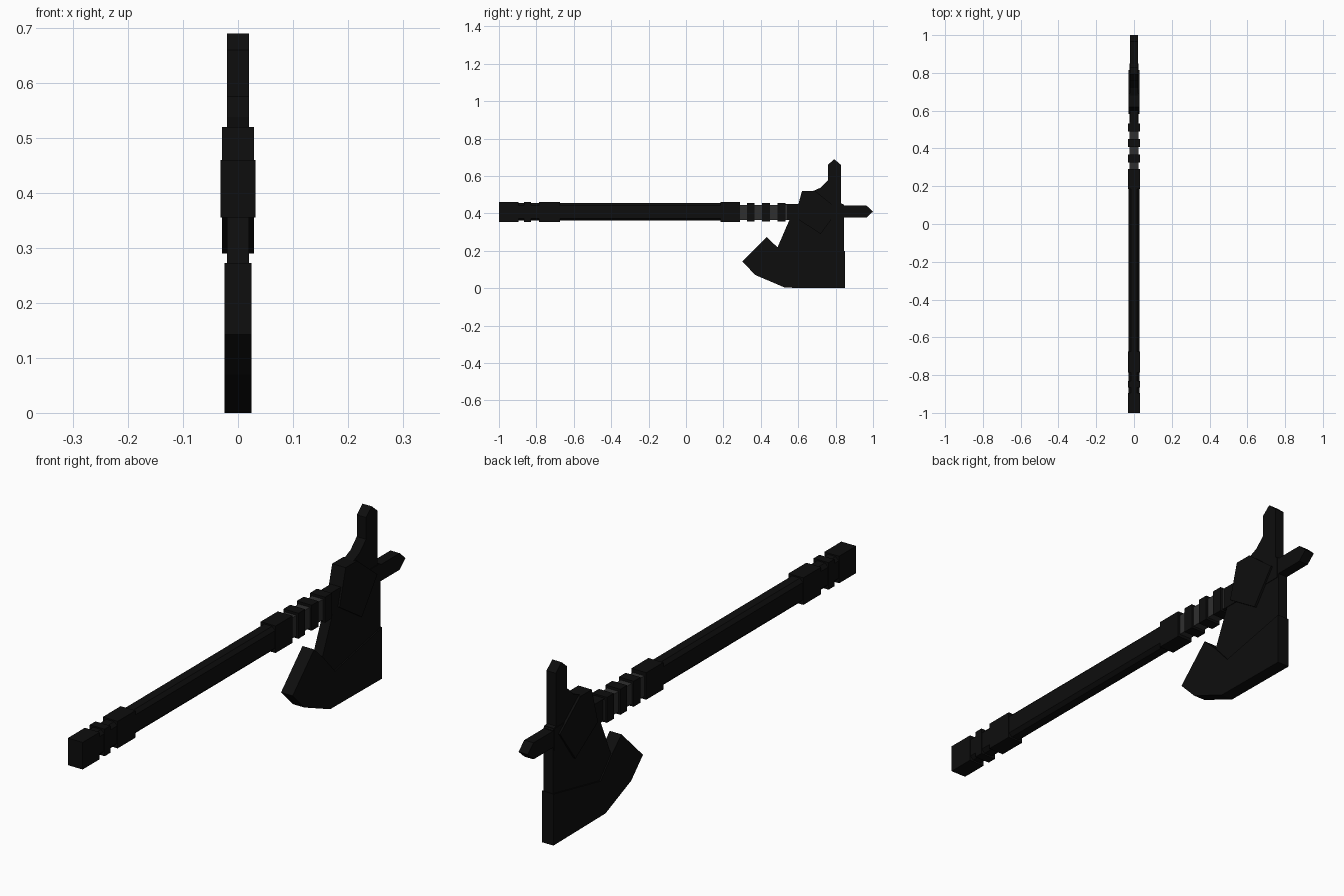
import bpy, bmesh

if "Cube" in bpy.data.objects:
    bpy.data.objects.remove(bpy.data.objects["Cube"])


def material(name, v):
    m = bpy.data.materials.new(name)
    m.diffuse_color = (v, v, v, 1)
    m.use_nodes = True
    m.node_tree.nodes["Principled BSDF"].inputs["Base Color"].default_value = m.diffuse_color
    return m


black = material("matte black", 0.004)
grey = material("dark grey", 0.028)


def finish(name, bm, mat):
    bmesh.ops.recalc_face_normals(bm, faces=bm.faces)
    me = bpy.data.meshes.new(name)
    bm.to_mesh(me)
    bm.free()
    me.materials.append(mat)
    ob = bpy.data.objects.new(name, me)
    bpy.context.collection.objects.link(ob)
    return ob


def extrude(bm, pts, vec):
    f = bm.faces.new([bm.verts.new(p) for p in pts])
    g = bmesh.ops.extrude_face_region(bm, geom=[f])["geom"]
    bmesh.ops.translate(bm, vec=vec, verts=[v for v in g if isinstance(v, bmesh.types.BMVert)])


def plate(name, yz, half, mat=black):
    """Side profile (y, z) thickened evenly about x = 0."""
    bm = bmesh.new()
    extrude(bm, [(-half, y, z) for y, z in yz], (2 * half, 0, 0))
    return finish(name, bm, mat)


def bar(name, y0, y1, hx, z0, z1, c=0.0, mat=black):
    """Bar along y with corner chamfer c."""
    zc, hz = (z0 + z1) / 2, (z1 - z0) / 2
    if c:
        sec = [(hx, hz - c), (hx - c, hz), (c - hx, hz), (-hx, hz - c),
               (-hx, c - hz), (c - hx, -hz), (hx - c, -hz), (hx, c - hz)]
    else:
        sec = [(hx, hz), (-hx, hz), (-hx, -hz), (hx, -hz)]
    bm = bmesh.new()
    extrude(bm, [(x, y0, zc + z) for x, z in sec], (0, y1 - y0, 0))
    return finish(name, bm, mat)


# Handle shaft with chamfered corners, and the slimmer neck under the rings
bar("handle_shaft", -0.99, 0.2, 0.03, 0.361, 0.455, 0.013)
bar("neck_core", 0.19, 0.54, 0.024, 0.366, 0.446, 0, grey)
bar("head_socket", 0.53, 0.84, 0.022, 0.364, 0.45)

# Grip collars at the butt, then collar and rings near the head
for i, (a, b) in enumerate([(-1, -0.895), (-0.865, -0.83), (-0.785, -0.675), (0.185, 0.29)]):
    bar(f"collar_{i + 1}", a, b, 0.032, 0.355, 0.46)
for i in range(3):
    y = 0.325 + i * 0.082
    bar(f"neck_ring_{i + 1}", y, y + 0.042, 0.032, 0.357, 0.456)

# Axe head body with the upright spike
plate("head_body", [(0.846, 0.15), (0.846, 0.445), (0.828, 0.455), (0.828, 0.66),
                    (0.793, 0.69), (0.758, 0.66), (0.758, 0.575), (0.72, 0.538),
                    (0.68, 0.52), (0.62, 0.515), (0.62, 0.45), (0.585, 0.44),
                    (0.555, 0.37), (0.49, 0.22), (0.52, 0.1)], 0.02)
# Thicker cutting blade with the rear hook
plate("cutting_blade", [(0.85, 0), (0.85, 0.2), (0.56, 0.14), (0.49, 0.218), (0.432, 0.273),
                        (0.3, 0.143), (0.372, 0.07), (0.53, 0.003)], 0.025)
# Reinforcing cheek plate over the joint
plate("cheek_plate", [(0.62, 0.52), (0.69, 0.52), (0.815, 0.42), (0.72, 0.29), (0.582, 0.38)], 0.029)
# Forward spike
plate("forward_spike", [(0.8, 0.378), (0.965, 0.378), (1, 0.41), (0.965, 0.442), (0.8, 0.442)], 0.02)
